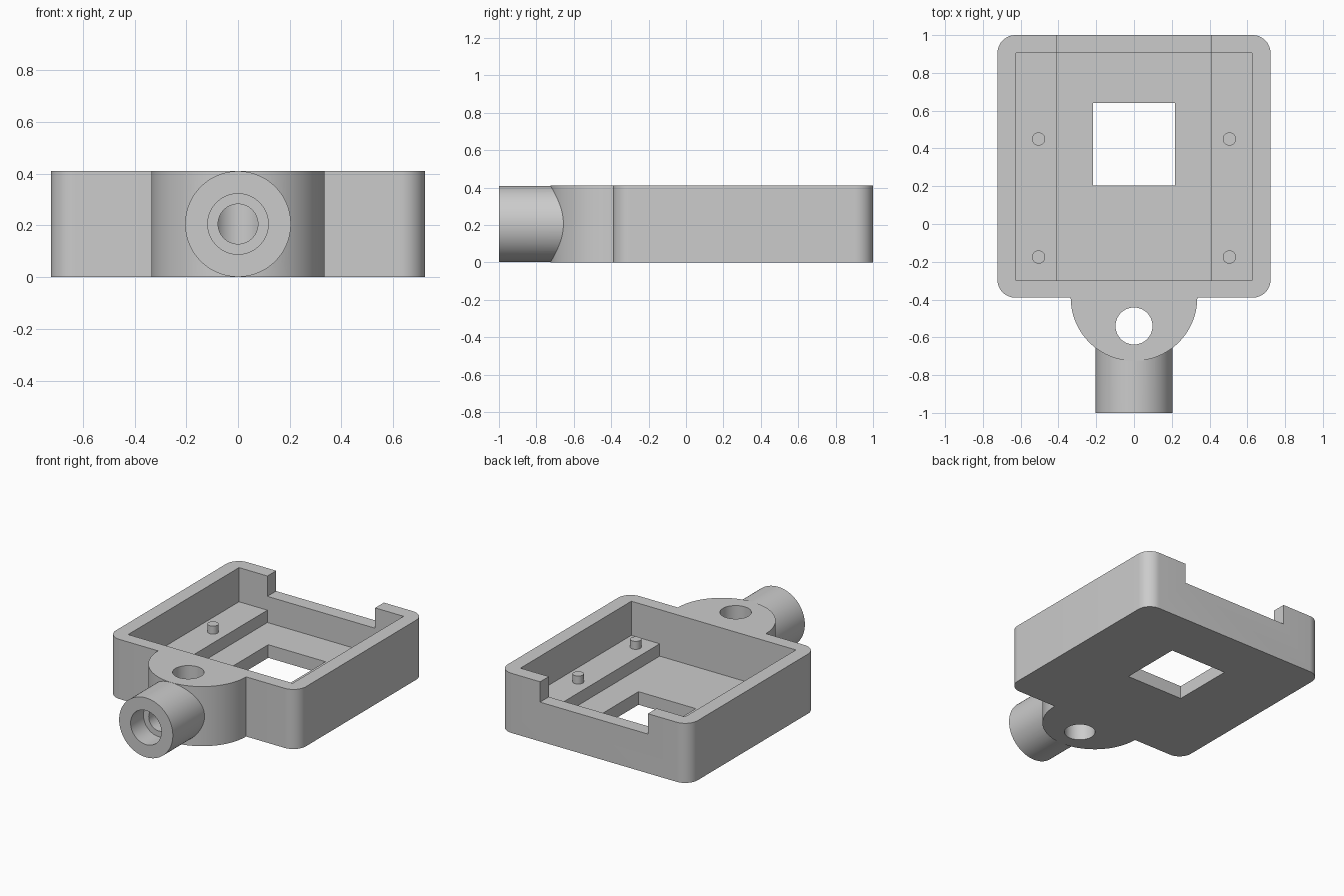
import bpy
import bmesh
import math
from mathutils import Matrix, Vector

cube = bpy.data.objects.get("Cube")
if cube:
    bpy.data.objects.remove(cube, do_unlink=True)

grey = bpy.data.materials.new("plain_grey")
grey.use_nodes = True
colour = (0.6, 0.6, 0.6, 1)
grey.diffuse_color = colour
grey.node_tree.nodes["Principled BSDF"].inputs["Base Color"].default_value = colour

HEIGHT = 0.41
MID = HEIGHT / 2
FLOOR = 0.09      # top of the thin floor
LEDGE = 0.175     # top of the side ledges
WALL_FRONT = -0.39
OVER = 0.1        # how far cutters overshoot


def make_object(name, bm):
    bmesh.ops.recalc_face_normals(bm, faces=bm.faces)
    mesh = bpy.data.meshes.new(name)
    bm.to_mesh(mesh)
    bm.free()
    mesh.materials.append(grey)
    obj = bpy.data.objects.new(name, mesh)
    bpy.context.collection.objects.link(obj)
    return obj


def prism(name, outline, z0, z1):
    bm = bmesh.new()
    face = bm.faces.new([bm.verts.new((x, y, z0)) for x, y in outline])
    top = bmesh.ops.extrude_face_region(bm, geom=[face])["geom"]
    verts = [v for v in top if isinstance(v, bmesh.types.BMVert)]
    bmesh.ops.translate(bm, verts=verts, vec=(0, 0, z1 - z0))
    return make_object(name, bm)


def box(name, x, y0, y1, z0, z1):
    return prism(name, [(-x, y0), (x, y0), (x, y1), (-x, y1)], z0, z1)


def rod(name, radius, start, end, sides=96):
    start, end = Vector(start), Vector(end)
    axis = end - start
    turn = axis.to_track_quat("Z", "Y").to_matrix().to_4x4()
    bm = bmesh.new()
    bmesh.ops.create_cone(bm, cap_ends=True, segments=sides, radius1=radius,
                          radius2=radius, depth=axis.length,
                          matrix=Matrix.Translation((start + end) / 2) @ turn)
    return make_object(name, bm)


def arc(cx, cy, radius, a0, a1, steps):
    angles = [math.radians(a0 + (a1 - a0) * i / steps) for i in range(steps + 1)]
    return [(cx + radius * math.cos(a), cy + radius * math.sin(a)) for a in angles]


def combine(target, other, operation):
    mod = target.modifiers.new(operation, "BOOLEAN")
    mod.operation = operation
    mod.solver = "EXACT"
    mod.object = other
    bpy.context.view_layer.objects.active = target
    bpy.ops.object.modifier_apply(modifier=mod.name)
    bpy.data.objects.remove(other, do_unlink=True)


def smooth(obj):
    bpy.ops.object.select_all(action="DESELECT")
    obj.select_set(True)
    bpy.context.view_layer.objects.active = obj
    bpy.ops.object.shade_smooth_by_angle(angle=math.radians(30))


# Tray with rounded vertical corners
W, BACK, R = 0.723, 1.0, 0.095
outline = []
for cx, cy, a in [(W - R, BACK - R, 0), (R - W, BACK - R, 90),
                  (R - W, WALL_FRONT + R, 180), (W - R, WALL_FRONT + R, 270)]:
    outline += arc(cx, cy, R, a, a + 90, 12)
tray = prism("tray", outline, 0, HEIGHT)

# Pocket, central channel between the ledges, back notch and square window
cuts = [
    box("pocket_cut", 0.626, -0.3, 0.905, LEDGE, HEIGHT + OVER),
    box("channel_cut", 0.41, -0.3, 0.905, FLOOR, HEIGHT + OVER),
    box("notch_cut", 0.41, 0.85, BACK + OVER, 0.27, HEIGHT + OVER),
    box("window_cut", 0.218, 0.205, 0.64, -OVER, LEDGE),
]
for cut in cuts:
    combine(tray, cut, "DIFFERENCE")

# Half-round lug, let slightly into the front wall
lug_outline = arc(0, WALL_FRONT, 0.335, 180, 360, 64)
lug_outline += [(0.335, WALL_FRONT + 0.04), (-0.335, WALL_FRONT + 0.04)]
lug = prism("lug", lug_outline, 0, HEIGHT)
combine(tray, lug, "UNION")

# Front socket tube, its stepped bore and the vertical lug hole
socket = rod("socket", MID - 0.0007, (0, -1, MID), (0, -0.6, MID))
combine(tray, socket, "UNION")
combine(tray, rod("lug_hole", 0.098, (0, -0.54, -OVER), (0, -0.54, HEIGHT + OVER)), "DIFFERENCE")
combine(tray, rod("wide_bore", 0.117, (0, -1 - OVER, MID), (0, -0.86, MID)), "DIFFERENCE")
combine(tray, rod("narrow_bore", 0.077, (0, -0.9, MID), (0, -0.54, MID)), "DIFFERENCE")
smooth(tray)

# Locating pegs on the ledges
for side, x in (("right", -0.505), ("left", 0.505)):
    for place, y in (("front", -0.175), ("back", 0.45)):
        peg = rod(f"{place}_{side}_peg", 0.035, (x, y, LEDGE - 0.01), (x, y, LEDGE + 0.055), 32)
        smooth(peg)
